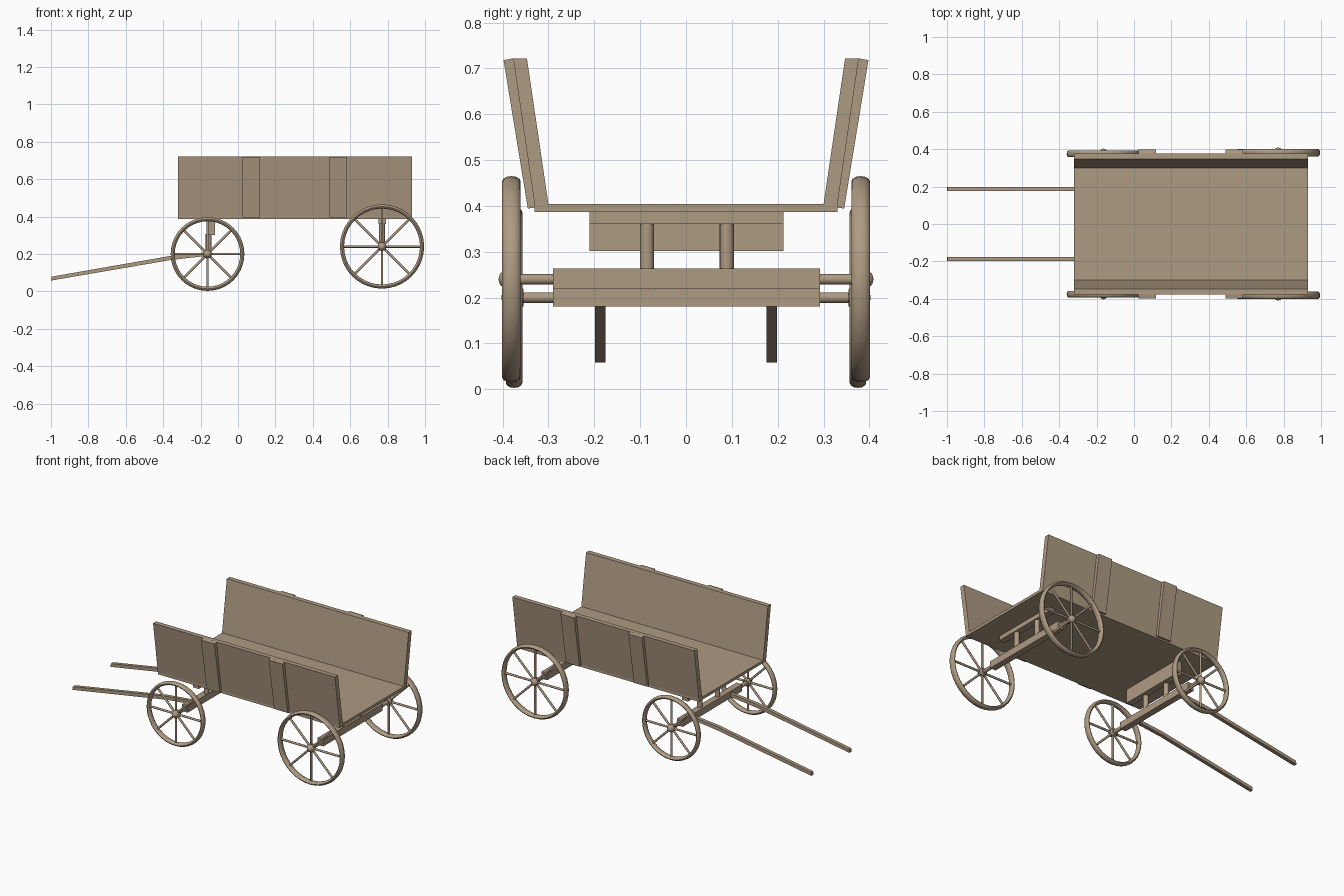
import bpy, bmesh
from math import pi, cos, sin
from mathutils import Vector, Matrix

if "Cube" in bpy.data.objects:
    bpy.data.objects.remove(bpy.data.objects["Cube"])


def make(name, bm, smooth=False):
    bmesh.ops.recalc_face_normals(bm, faces=bm.faces)
    me = bpy.data.meshes.new(name)
    bm.to_mesh(me)
    bm.free()
    ob = bpy.data.objects.new(name, me)
    bpy.context.collection.objects.link(ob)
    if smooth:
        bpy.ops.object.select_all(action='DESELECT')
        bpy.context.view_layer.objects.active = ob
        ob.select_set(True)
        bpy.ops.object.shade_smooth_by_angle(angle=0.7)
    me.materials.append(wood)
    return ob


def prism(name, profile, axis, a, b):
    """Extrude a 2D profile along x (points are y,z) or y (points are x,z)."""
    bm = bmesh.new()
    put = (lambda p, t: (t, p[0], p[1])) if axis == 'x' else (lambda p, t: (p[0], t, p[1]))
    lo = [bm.verts.new(put(p, a)) for p in profile]
    hi = [bm.verts.new(put(p, b)) for p in profile]
    n = len(profile)
    bm.faces.new(lo)
    bm.faces.new(hi)
    for i in range(n):
        j = (i + 1) % n
        bm.faces.new((lo[i], lo[j], hi[j], hi[i]))
    return make(name, bm)


def box(name, x0, x1, y0, y1, z0, z1):
    return prism(name, [(y0, z0), (y1, z0), (y1, z1), (y0, z1)], 'x', x0, x1)


def add_rod(bm, p, q, r, segs=16):
    p, q = Vector(p), Vector(q)
    d = q - p
    rot = d.to_track_quat('Z', 'Y').to_matrix().to_4x4()
    bmesh.ops.create_cone(bm, cap_ends=True, segments=segs, radius1=r, radius2=r,
                          depth=d.length, matrix=Matrix.Translation((p + q) / 2) @ rot)


def rod(name, p, q, r):
    bm = bmesh.new()
    add_rod(bm, p, q, r)
    return make(name, bm, True)


def add_lathe(bm, profile, cx, cz, segs, closed):
    """Spin (radius, y) points around a wheel axis parallel to y."""
    rings = []
    for i in range(segs):
        a = 2 * pi * i / segs
        rings.append([bm.verts.new((cx + r * cos(a), y, cz + r * sin(a))) for r, y in profile])
    n = len(profile)
    for i in range(segs):
        A, B = rings[i], rings[(i + 1) % segs]
        for k in range(n if closed else n - 1):
            m = (k + 1) % n
            bm.faces.new((A[k], A[m], B[m], B[k]))
    if not closed:
        bm.faces.new([g[0] for g in rings])
        bm.faces.new([g[-1] for g in rings])


wood = bpy.data.materials.new("wood")
wood.diffuse_color = (0.42, 0.325, 0.225, 1)
wood.use_nodes = True
wood.node_tree.nodes["Principled BSDF"].inputs["Base Color"].default_value = wood.diffuse_color

# Cargo bed
box("bed_floor", -0.32, 0.93, -0.33, 0.33, 0.387, 0.404)
for s, side in ((-1, "near"), (1, "far")):
    prism(f"{side}_side_board", [(s * 0.300, 0.403), (s * 0.328, 0.388),
                                 (s * 0.377, 0.722), (s * 0.347, 0.722)], 'x', -0.32, 0.93)
    for i, (a, b) in enumerate(((0.025, 0.117), (0.49, 0.584))):
        prism(f"{side}_side_cleat_{i}", [(s * 0.328, 0.397), (s * 0.345, 0.394),
                                         (s * 0.398, 0.718), (s * 0.376, 0.722)], 'x', a, b)

# Running gear: name, axle x, axle z, wheel radius, wheel y, rim half width, beam z, bolster x and z
gear = (("front", -0.163, 0.2, 0.197, 0.375, 0.018, (0.18, 0.222), (-0.163, -0.123), (0.302, 0.388)),
        ("rear", 0.77, 0.24, 0.225, 0.381, 0.02, (0.22, 0.263), (0.75, 0.79), (0.36, 0.388)))
for name, x, z, R, wy, hw, bz, bx, oz in gear:
    box(f"{name}_axle_beam", x - 0.02, x + 0.02, -0.29, 0.292, *bz)
    box(f"{name}_bolster", *bx, -0.21, 0.213, *oz)
    rod(f"{name}_axle", (x, -wy, z), (x, wy, z), 0.0115)
    px = x + (0.006 if name == "front" else 0)
    for s, side in ((-1, "near"), (1, "far")):
        rod(f"{name}_{side}_post", (px, s * 0.087 + 0.002, bz[1] - 0.005),
            (px, s * 0.087 + 0.002, oz[0] + 0.005), 0.0155)
        # Rounded rim, spokes and domed hub
        bm = bmesh.new()
        rim = [(R - 0.011 + 0.011 * cos(t * pi / 6), s * (wy + hw * sin(t * pi / 6)))
               for t in range(12)]
        add_lathe(bm, rim, x, z, 40, True)
        make(f"{name}_{side}_wheel_rim", bm, True)
        bm = bmesh.new()
        for k in range(8):
            a = k * pi / 4
            d = Vector((cos(a), 0, sin(a)))
            c = Vector((x, s * wy, z))
            add_rod(bm, c + d * 0.012, c + d * (R - 0.014), 0.0065, 10)
        make(f"{name}_{side}_wheel_spokes", bm, True)
        bm = bmesh.new()
        hub = [(0.019, -0.02), (0.023, -0.014), (0.023, 0.01), (0.018, 0.016),
               (0.016, 0.018), (0.014, 0.023), (0.009, 0.026), (0.003, 0.0275)]
        add_lathe(bm, [(r, s * (wy + y)) for r, y in hub], x, z, 20, False)
        make(f"{name}_{side}_wheel_hub", bm, True)

# Pulling shafts, slightly bent near the front axle
shaft = [(-1.0, 0.058), (-0.36, 0.168), (-0.165, 0.19),
         (-0.165, 0.21), (-0.36, 0.19), (-0.997, 0.079)]
for s, side in ((-1, "near"), (1, "far")):
    prism(f"{side}_pull_shaft", shaft, 'y', s * 0.176, s * 0.198)
